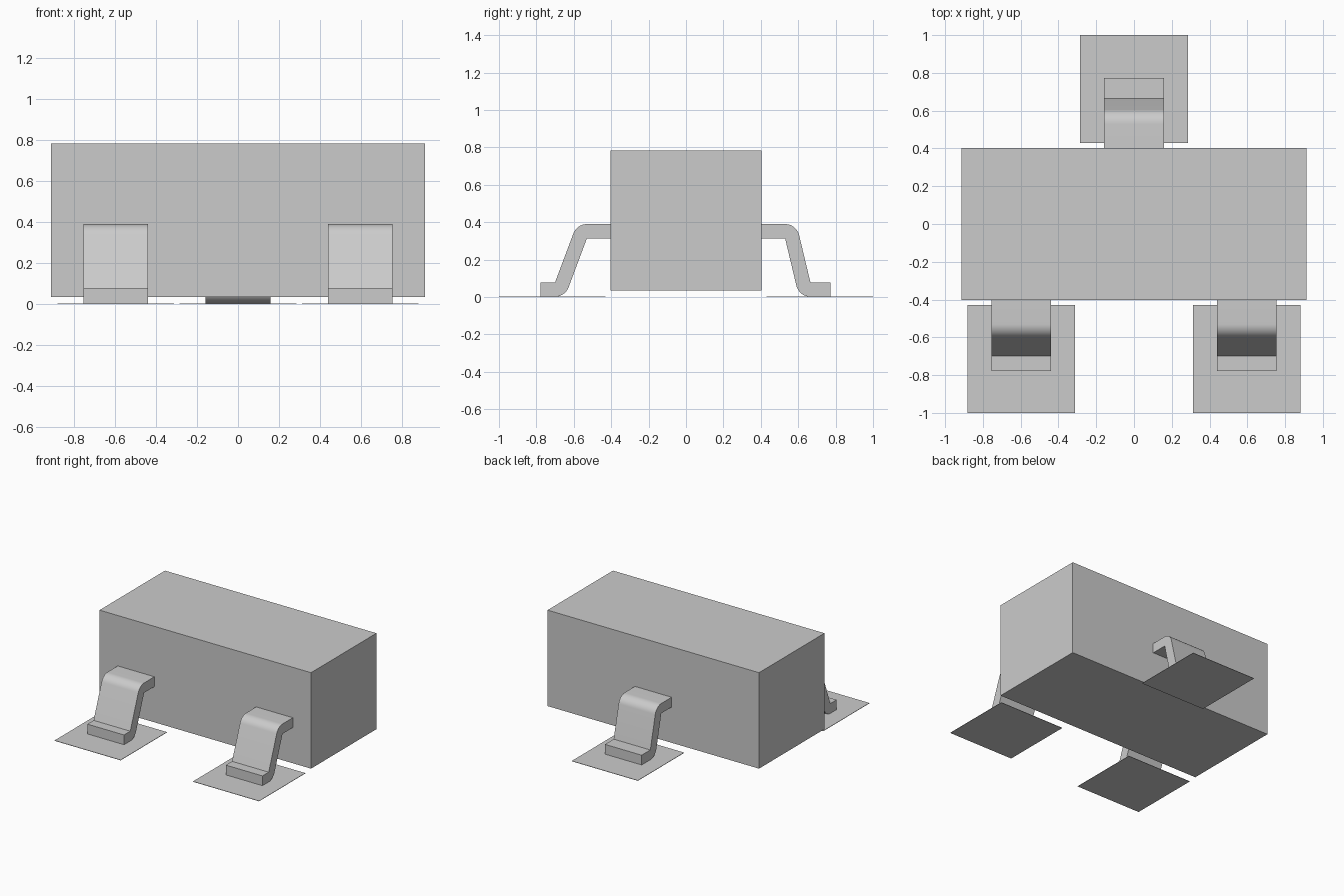
import bpy
import bmesh
from math import atan2, asin, cos, sin, pi, hypot, radians
from mathutils import Vector

cube = bpy.data.objects.get("Cube")
if cube:
    bpy.data.objects.remove(cube, do_unlink=True)

# Single grey finish
grey = bpy.data.materials.new("plain_grey")
grey.use_nodes = True
colour = (0.6, 0.6, 0.6, 1)
grey.diffuse_color = colour
grey.node_tree.nodes["Principled BSDF"].inputs["Base Color"].default_value = colour


def finish(name, bm):
    bmesh.ops.recalc_face_normals(bm, faces=bm.faces)
    mesh = bpy.data.meshes.new(name)
    bm.to_mesh(mesh)
    bm.free()
    mesh.materials.append(grey)
    obj = bpy.data.objects.new(name, mesh)
    bpy.context.collection.objects.link(obj)
    return obj


def box(name, low, high):
    bm = bmesh.new()
    bmesh.ops.create_cube(bm, size=1)
    low, high = Vector(low), Vector(high)
    for v in bm.verts:
        v.co = (low + high) / 2 + v.co * (high - low)
    return finish(name, bm)


def arc(centre, radius, start, end, steps=10):
    return [(centre[0] + radius * cos(start + (end - start) * i / steps),
             centre[1] + radius * sin(start + (end - start) * i / steps))
            for i in range(steps + 1)]


def lead(name, x, side, heel, toe):
    """Bent strip of even thickness; each bend pivots on its sharp inner corner."""
    thick, width = 0.077, 0.316
    top, foot = (0.53, 0.313), (heel, thick + 0.002)
    dy, dz = foot[0] - top[0], foot[1] - top[1]
    slope = atan2(dz, dy) - asin(thick / hypot(dy, dz))
    normal = slope + pi / 2
    profile = [(0.39, top[1]), (0.39, top[1] + thick)]
    profile += arc(top, thick, pi / 2, normal)
    profile += [foot, (toe, foot[1]), (toe, 0.002)]
    profile += arc(foot, thick, -pi / 2, normal - pi)
    profile += [top]

    bm = bmesh.new()
    face = bm.faces.new([bm.verts.new((x - width / 2, side * y, z)) for y, z in profile])
    extruded = bmesh.ops.extrude_face_region(bm, geom=[face])["geom"]
    moved = [g for g in extruded if isinstance(g, bmesh.types.BMVert)]
    bmesh.ops.translate(bm, verts=moved, vec=(width, 0, 0))
    obj = finish(name, bm)
    bpy.ops.object.select_all(action="DESELECT")
    obj.select_set(True)
    bpy.context.view_layer.objects.active = obj
    bpy.ops.object.shade_smooth_by_angle(angle=radians(25))


# Package body
box("body", (-0.912, -0.403, 0.035), (0.912, 0.403, 0.783))

# Leads and the thin pads beneath them
for name, x, side, heel, toe in (("front_right", -0.597, -1, 0.70, 0.777),
                                 ("front_left", 0.597, -1, 0.70, 0.777),
                                 ("back", 0, 1, 0.665, 0.772)):
    lead(name + "_lead", x, side, heel, toe)
    near, far = sorted((side * 0.43, side * 1.0))
    box(name + "_pad", (x - 0.285, near, 0), (x + 0.285, far, 0.003))
